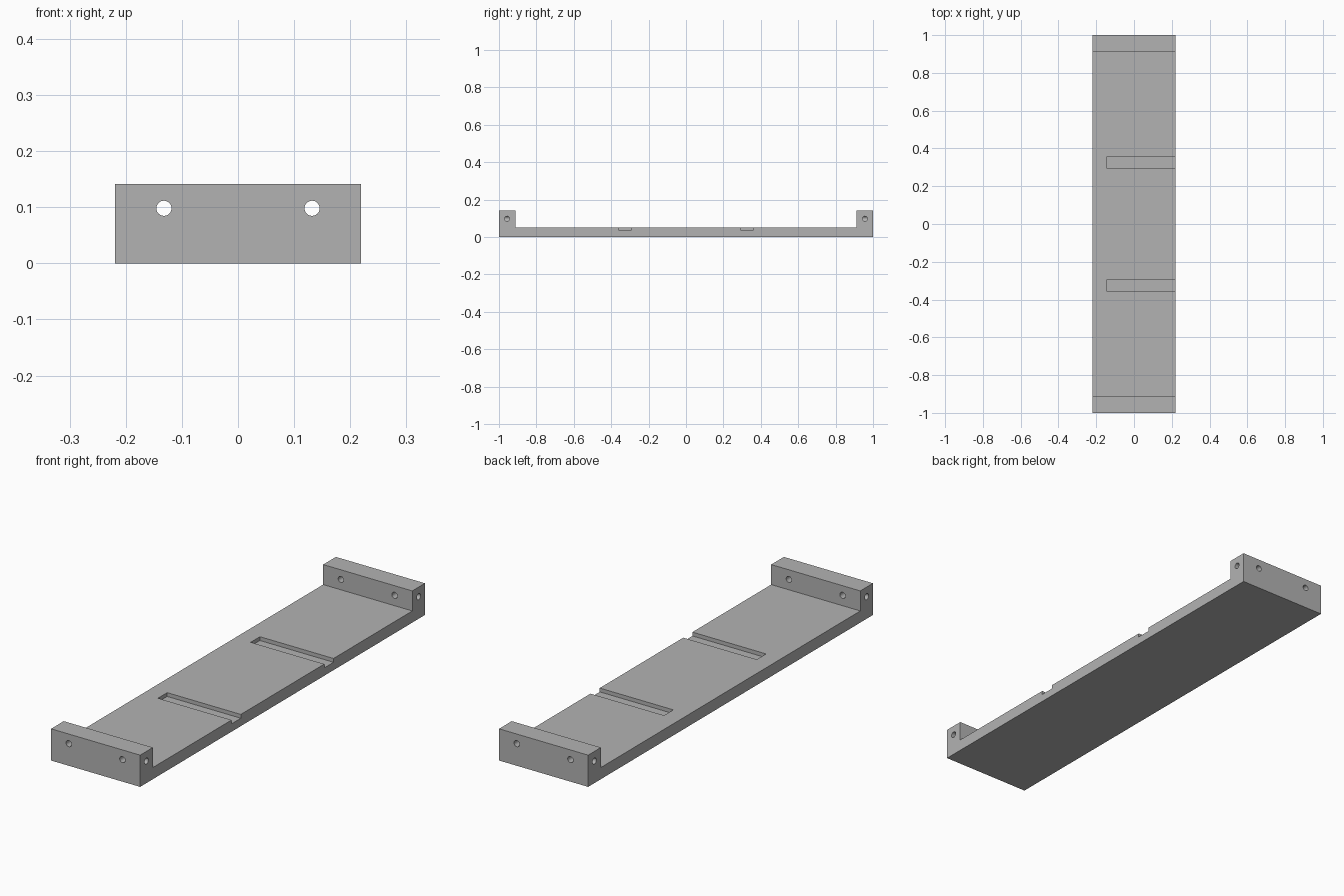
import bpy
import bmesh
from math import pi
from mathutils import Matrix

cube = bpy.data.objects.get("Cube")
if cube:
    bpy.data.objects.remove(cube, do_unlink=True)

HALF_W, HALF_L = 0.219, 1.0
BASE_Z, TOP_Z, INNER_Y = 0.052, 0.141, 0.911
HOLE_R, HOLE_Z, HOLE_X, HOLE_Y = 0.0135, 0.098, 0.132, 0.956

grey = bpy.data.materials.new("plain grey")
grey.use_nodes = True
colour = (0.45, 0.45, 0.45, 1)
grey.diffuse_color = colour
grey.node_tree.nodes["Principled BSDF"].inputs["Base Color"].default_value = colour


def finish(name, bm):
    bmesh.ops.recalc_face_normals(bm, faces=bm.faces)
    mesh = bpy.data.meshes.new(name)
    bm.to_mesh(mesh)
    bm.free()
    mesh.materials.append(grey)
    obj = bpy.data.objects.new(name, mesh)
    bpy.context.collection.objects.link(obj)
    return obj


def cut(target, cutter):
    cutter.hide_render = True
    mod = target.modifiers.new(cutter.name, 'BOOLEAN')
    mod.operation, mod.solver, mod.object = 'DIFFERENCE', 'EXACT', cutter
    bpy.context.view_layer.objects.active = target
    bpy.ops.object.modifier_apply(modifier=mod.name)
    bpy.data.objects.remove(cutter, do_unlink=True)


def box_cutter(name, low, high):
    bm = bmesh.new()
    size = [b - a for a, b in zip(low, high)]
    mid = [(a + b) / 2 for a, b in zip(low, high)]
    bmesh.ops.create_cube(bm, size=1, matrix=Matrix.Translation(mid) @ Matrix.Diagonal((*size, 1)))
    return finish(name, bm)


def hole_cutter(name, centre, depth, axis):
    bm = bmesh.new()
    turn = Matrix.Rotation(pi / 2, 4, 'Y' if axis == 'X' else 'X')
    bmesh.ops.create_cone(bm, cap_ends=True, segments=32, radius1=HOLE_R, radius2=HOLE_R,
                          depth=depth, matrix=Matrix.Translation(centre) @ turn)
    return finish(name, bm)


# Plate with a raised block at each end, extruded across the width
profile = [(-HALF_L, 0), (HALF_L, 0), (HALF_L, TOP_Z), (INNER_Y, TOP_Z),
           (INNER_Y, BASE_Z), (-INNER_Y, BASE_Z), (-INNER_Y, TOP_Z), (-HALF_L, TOP_Z)]
bm = bmesh.new()
face = bm.faces.new([bm.verts.new((-HALF_W, y, z)) for y, z in profile])
side = bmesh.ops.extrude_face_region(bm, geom=[face])
bmesh.ops.translate(bm, vec=(2 * HALF_W, 0, 0),
                    verts=[v for v in side["geom"] if isinstance(v, bmesh.types.BMVert)])
bracket = finish("mounting_plate", bm)

for s in (-1, 1):
    # Shallow slot, open on the left edge
    ys = sorted((s * 0.293, s * 0.358))
    cut(bracket, box_cutter("slot", (-0.143, ys[0], 0.035), (HALF_W + 0.1, ys[1], 0.1)))
    for t in (-1, 1):
        # Through hole in the end block, and a blind side hole that meets it
        cut(bracket, hole_cutter("through_hole", (t * HOLE_X, s * HOLE_Y, HOLE_Z), 0.2, 'Y'))
        cut(bracket, hole_cutter("side_hole", (t * (HOLE_X + 0.1), s * HOLE_Y, HOLE_Z), 0.2, 'X'))

# Smooth hole walls, crisp edges
bpy.ops.object.select_all(action='DESELECT')
bracket.select_set(True)
bpy.context.view_layer.objects.active = bracket
bpy.ops.object.shade_smooth_by_angle(angle=pi / 6)
